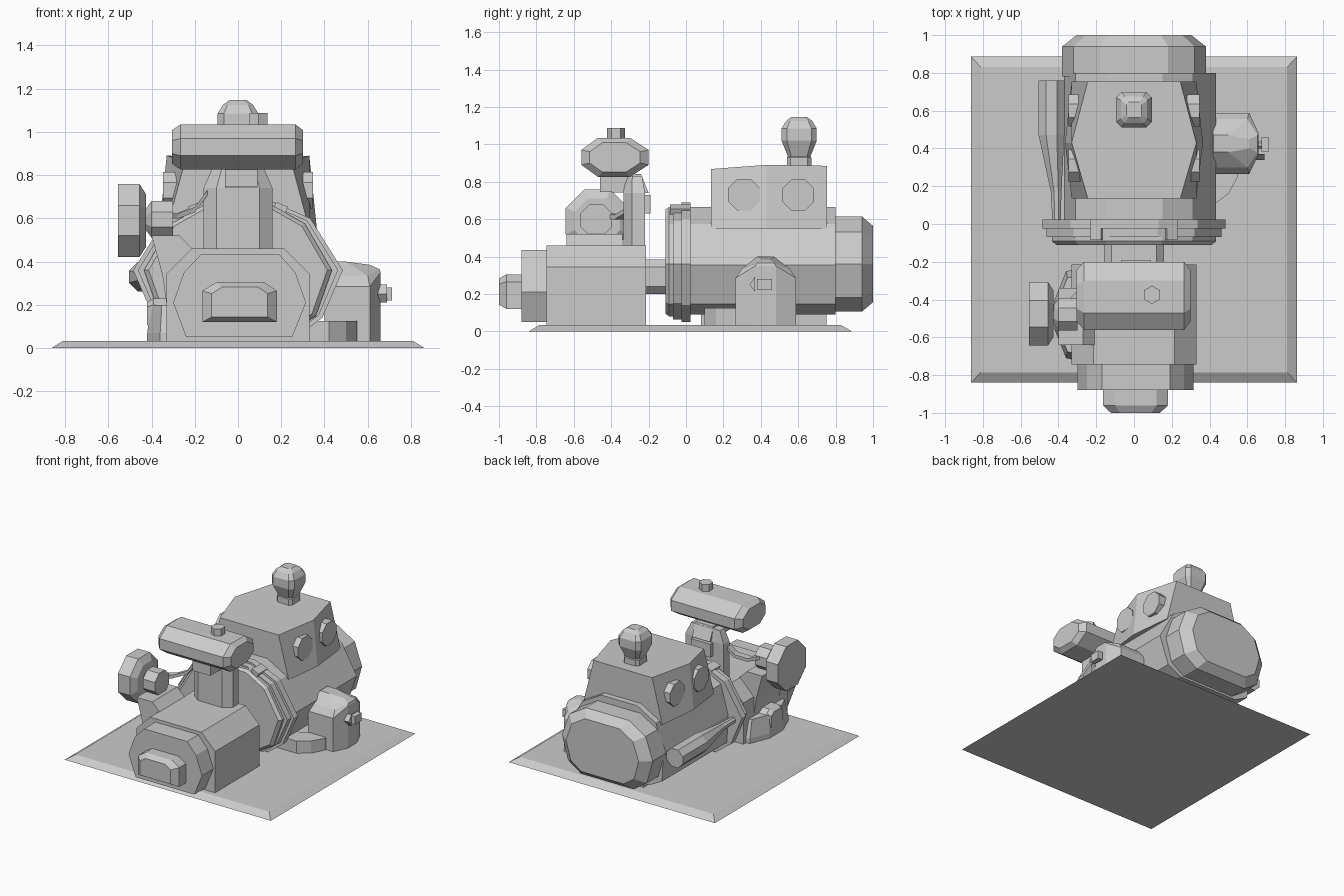
import bpy, bmesh, math
from mathutils import Vector

if "Cube" in bpy.data.objects:
    bpy.data.objects.remove(bpy.data.objects["Cube"])

GREY = bpy.data.materials.new("plain grey")
GREY.diffuse_color = (0.6, 0.6, 0.6, 1)
GREY.use_nodes = True
GREY.node_tree.nodes["Principled BSDF"].inputs["Base Color"].default_value = GREY.diffuse_color


def loft(name, rings):
    """Skin a list of equal-length rings of 3D points and cap both ends."""
    bm = bmesh.new()
    vs = [[bm.verts.new(p) for p in r] for r in rings]
    n = len(rings[0])
    for a, b in zip(vs, vs[1:]):
        for i in range(n):
            bm.faces.new((a[i], a[(i + 1) % n], b[(i + 1) % n], b[i]))
    bm.faces.new(vs[0])
    bm.faces.new(vs[-1])
    bmesh.ops.recalc_face_normals(bm, faces=bm.faces[:])
    me = bpy.data.meshes.new(name)
    bm.to_mesh(me)
    bm.free()
    me.materials.append(GREY)
    ob = bpy.data.objects.new(name, me)
    bpy.context.collection.objects.link(ob)
    return ob


def prism(name, axis, profile, stations):
    """Extrude a 2D profile along an axis; stations are (position, scale)."""
    c = [(min(p[k] for p in profile) + max(p[k] for p in profile)) / 2 for k in (0, 1)]
    place = {'x': lambda a, b, t: (t, a, b), 'y': lambda a, b, t: (a, t, b),
             'z': lambda a, b, t: (a, b, t)}[axis]
    return loft(name, [[place(c[0] + (a - c[0]) * s, c[1] + (b - c[1]) * s, t)
                        for a, b in profile] for t, s in stations])


def box(name, x0, x1, y0, y1, z0, z1):
    return prism(name, 'z', [(x0, y0), (x1, y0), (x1, y1), (x0, y1)], [(z0, 1), (z1, 1)])


def ngon(cx, cy, r, n=8):
    k = r / math.cos(math.pi / n)
    return [(cx + k * math.cos((i + .5) * math.tau / n),
             cy + k * math.sin((i + .5) * math.tau / n)) for i in range(n)]


def mirror(half):
    """Complete a right-hand half outline with its left-hand copy."""
    return half + [(-x, z) for x, z in reversed(half)]


# base plate with sloping rim
loft("base_plate", [[(-x, y0, z), (x, y0, z), (x, y1, z), (-x, y1, z)]
                    for x, y0, y1, z in ((.863, -.84, .887, 0), (.81, -.785, .83, .033))])

# main drum, its left side flattened to make room for the side cylinder
body = mirror([(.15, .665), (.31, .575), (.434, .355), (.36, .147), (.25, .09)])
body = [(max(x, -.37), z) for x, z in body]
prism("drum_body", 'y', body, [(0, 1), (.8, 1)])
collar = mirror([(.15, .665), (.31, .575), (.435, .36), (.36, .147), (.25, .08)])
prism("drum_front_collar", 'y', collar, [(-.11, .95), (-.09, 1), (0, 1)])
flange = mirror([(.13, .69), (.335, .6), (.485, .36), (.39, .14), (.27, .05)])
prism("drum_flange_ring", 'y', flange, [(-.025, 1), (.025, 1)])
prism("drum_inner_ring", 'y', flange, [(-.07, .955), (-.025, .955)])
cap = mirror([(.18, .615), (.32, .53), (.38, .36), (.33, .18), (.22, .105)])
prism("drum_rear_cap", 'y', cap, [(.78, 1), (.94, 1), (1.0, .8)])
box("drum_foot", -.17, .17, .08, .75, 0, .16)

# clips on the flange
for s, side in ((-1, "left"), (1, "right")):
    clip = box("flange_clip_" + side, -.03, .03, -.055, .055, -.022, .022)
    clip.location = (s * .195, -.03, .645)
    clip.rotation_euler.y = s * math.radians(23)

# hopper on top of the drum, barrel-shaped in plan
top = [(-.245, .135, .868), (.245, .135, .868), (.33, .43, .89),
       (.245, .755, .885), (-.245, .755, .885), (-.33, .43, .89)]
bottom = [(-.33, .135, .55), (.33, .135, .55), (.365, .43, .55),
          (.33, .755, .55), (-.33, .755, .55), (-.365, .43, .55)]
loft("hopper", [bottom, top])

# round side ports
for s, side in ((-1, "left"), (1, "right")):
    for y, end in ((.31, "front"), (.60, "rear")):
        prism("port_%s_%s" % (side, end), 'x', ngon(y, .73, .085),
              [(s * .22, 1), (s * .346, 1)])

# bulb on the hopper, a square with cut corners in plan
bulb = [(1, -.7), (1, .7), (.7, 1), (-.7, 1), (-1, .7), (-1, -.7), (-.7, -1), (.7, -1)]
prism("hopper_bulb", 'z', [(x, y + .605) for x, y in bulb],
      [(.87, .065), (.93, .065), (.935, .06), (1.02, .094), (1.085, .094),
       (1.125, .07), (1.147, .04)])

# gearbox, its front cover and nose
prism("gearbox", 'y', mirror([(.215, .46), (.33, .345), (.33, 0)]), [(-.745, 1), (-.215, 1)])
cover = [(.315, .21), (.265, .35), (.19, .435), (-.17, .435), (-.25, .35), (-.3, .21),
         (-.24, .05), (.25, .05)]
prism("gearbox_cover", 'y', cover, [(-.88, 1), (-.74, 1)])
nose = [(-.165, .12), (.18, .12), (.18, .265), (.12, .305), (-.1, .305), (-.165, .265)]
prism("gearbox_nose", 'y', nose, [(-1.0, .75), (-.96, 1), (-.87, 1)])
prism("neck_shaft", 'y', mirror([(.12, .385), (.16, .345), (.16, .24), (.12, .2)]),
      [(-.23, 1), (-.1, 1)])

# low rounded boss on the left of the gearbox
boss = [(-.2, -.22), (-.36, -.25), (-.42, -.4), (-.42, -.56), (-.36, -.71), (-.2, -.745)]
prism("gearbox_side_boss", 'z', boss, [(0, 1), (.07, 1), (.2, .85)])
prism("gearbox_side_lug", 'x', [(-.58, .09), (-.4, .09), (-.4, .2), (-.44, .23),
                                (-.54, .23), (-.58, .2)], [(-.3, 1), (-.39, 1), (-.42, .75)])

# column, saddle and tank
column = [(-.1, -.335), (.1, -.335), (.16, -.29), (.16, -.22), (-.16, -.22), (-.16, -.29)]
prism("column", 'z', column, [(.4, 1), (.74, 1), (.83, .75)])
prism("tank_saddle", 'x', [(-.46, .745), (-.2, .74), (-.24, .84), (-.46, .84)],
      [(-.06, 1), (.09, 1)])
box("column_bracket", -.07, .09, -.26, -.19, .63, .73)
tank = [(-.56, .97), (-.47, 1.035), (-.3, 1.035), (-.2, .97),
        (-.2, .89), (-.3, .826), (-.47, .826), (-.56, .89)]
prism("tank", 'x', tank, [(-.305, .75), (-.265, 1), (.265, 1), (.3, .75)])
prism("tank_filler", 'z', ngon(.095, -.375, .042, 6), [(1.02, 1), (1.087, 1)])

# pulley wheel, hub and slanted support
prism("pulley_wheel", 'x', ngon(-.475, .59, .168), [(-.555, 1), (-.455, 1), (-.425, .72)])
prism("pulley_shaft", 'x', ngon(-.475, .595, .05), [(-.45, 1), (-.38, 1)])
prism("pulley_hub", 'x', ngon(-.48, .595, .085), [(-.425, .6), (-.4, 1), (-.3, 1)])
prism("pulley_support", 'y', [(-.4, .52), (-.27, .52), (-.18, .43), (-.2, .2), (-.33, .2),
                              (-.35, .34)], [(-.64, 1), (-.34, 1)])
arm = [(-.34, -.42, .62), (-.28, -.36, .61), (-.2, -.31, .64), (-.14, -.28, .72)]
loft("hub_brace", [[Vector(p) + Vector((0, a, b)) for a, b in
                    ((-.025, -.012), (.025, -.012), (.025, .012), (-.025, .012))] for p in arm])

# side cylinder on the left with a tapering nose
cyl = [(.76, .068, -.437), (.47, .068, -.437), (.17, .028, -.412), (.01, .022, -.41)]
loft("side_cylinder", [[(x, y, z) for x, z in ngon(cx, .33, r)] for y, r, cx in cyl])

# pump tower on the right with rounded roof, knob and bent base duct
plan = [(.4, .265), (.61, .265), (.66, .37), (.66, .48), (.61, .588), (.4, .588)]
roof = [(.42, .38), (.5, .38), (.61, .4), (.61, .45), (.5, .47), (.42, .47)]
mid = [(.41, .3), (.6, .3), (.655, .38), (.655, .47), (.6, .555), (.41, .555)]
loft("pump_tower", [[(x, y, 0) for x, y in plan],
                    [(x, y, .285 if y in (.265, .588) else .35) for x, y in plan],
                    [(x, y, .335 if y in (.3, .555) else .365) for x, y in mid],
                    [(x, y, .40 if x < .55 else .385) for x, y in roof]])
prism("pump_knob_stem", 'x', ngon(.42, .25, .02), [(.64, 1), (.69, 1)])
box("pump_knob", .675, .712, .38, .46, .22, .28)
prism("pump_knob_lever", 'x', [(.34, .25), (.37, .21), (.37, .295)], [(.64, 1), (.69, 1)])
duct = [(.1, .1), (.42, .1), (.5, .16), (.55, .25), (.55, .32),
        (.44, .32), (.42, .27), (.37, .235), (.1, .235)]
prism("base_duct", 'z', duct, [(0, 1), (.125, 1)])
